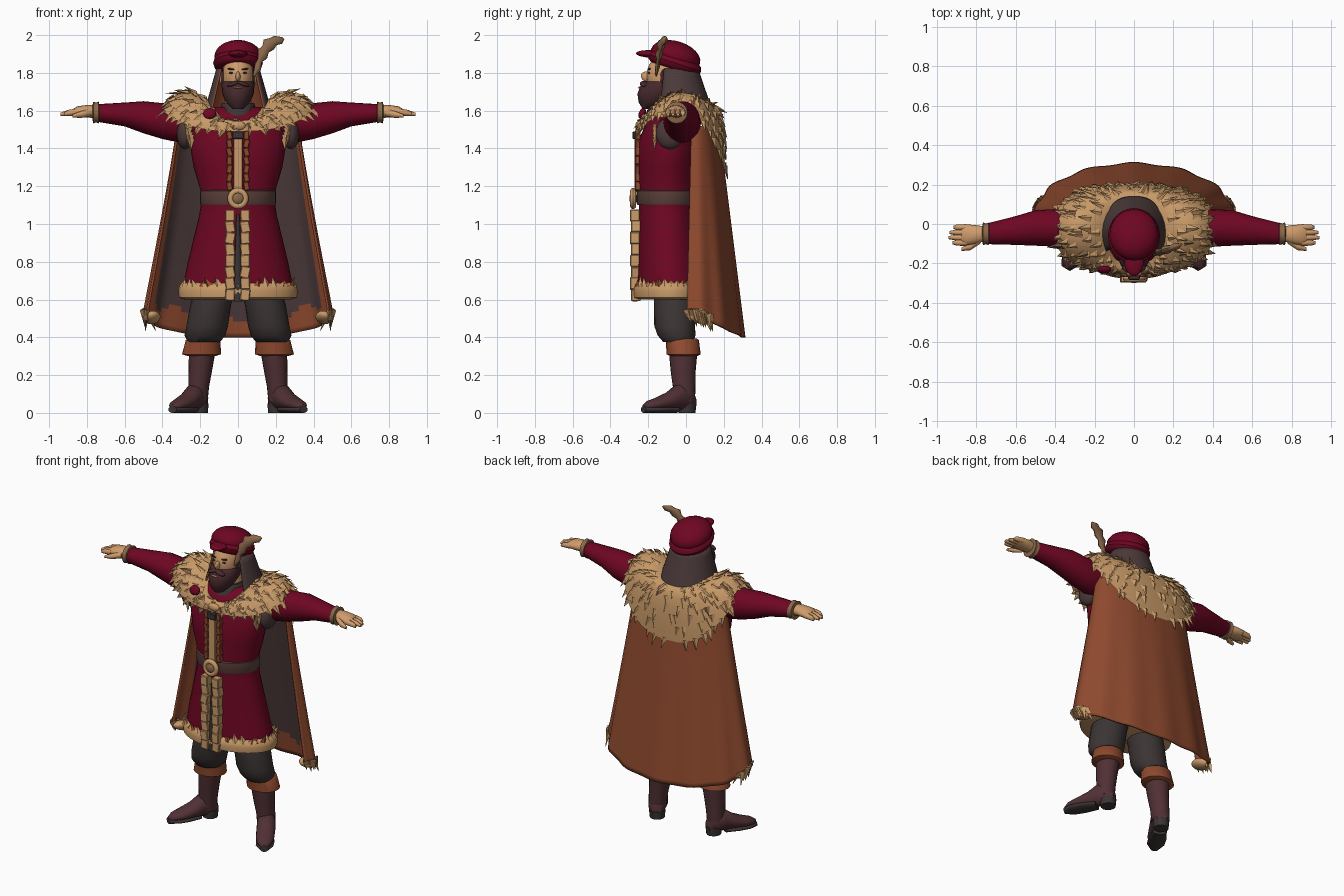
import bpy, bmesh, random
from math import sin, cos, pi, copysign
from mathutils import Vector, Matrix, Euler

random.seed(4)
old = bpy.data.objects.get("Cube")
if old:
    bpy.data.objects.remove(old, do_unlink=True)


def paint(name, r, g, b):
    lin = [((c / 255 + 0.055) / 1.055) ** 2.4 for c in (r, g, b)] + [1]
    m = bpy.data.materials.new(name)
    m.use_nodes = True
    m.diffuse_color = lin
    shader = m.node_tree.nodes["Principled BSDF"]
    shader.inputs["Base Color"].default_value = lin
    shader.inputs["Roughness"].default_value = 0.9
    return m


red = paint("crimson cloth", 110, 6, 34)
brown = paint("rust cloth", 142, 73, 46)
fur = paint("tan fur", 200, 154, 104)
skin = paint("skin", 208, 156, 108)
lining = paint("cape lining", 76, 58, 58)
charcoal = paint("charcoal cloth", 60, 52, 52)
leather = paint("boot leather", 80, 48, 52)
strap = paint("belt leather", 94, 66, 60)
hair = paint("dark hair", 70, 40, 44)
dun = paint("dun feather", 138, 104, 74)

X, Y, Z = Vector((1, 0, 0)), Vector((0, 1, 0)), Vector((0, 0, 1))


# ---- helpers ----
def finish(name, bm, mat, mirror=False, smooth=True, thick=0):
    me = bpy.data.meshes.new(name)
    bm.to_mesh(me)
    bm.free()
    for m in mat if isinstance(mat, list) else [mat]:
        me.materials.append(m)
    me.polygons.foreach_set("use_smooth", [smooth] * len(me.polygons))
    if smooth:
        me.set_sharp_from_angle(angle=0.9)
    ob = bpy.data.objects.new(name, me)
    bpy.context.scene.collection.objects.link(ob)
    if thick:
        shell = ob.modifiers.new("thickness", "SOLIDIFY")
        shell.thickness = thick
        shell.material_offset = len(me.materials) - 1 and 1
    if mirror:
        ob.modifiers.new("mirror", "MIRROR")
    return ob


def grid(name, f, nu, nv, mat, wrap=False, rule=None, **kw):
    """Surface f(u, v) with an optional material rule(u, v)."""
    bm = bmesh.new()
    cols = nu if wrap else nu + 1
    vs = [[bm.verts.new(f(i / nu, j / nv)) for j in range(nv + 1)] for i in range(cols)]
    for i in range(nu):
        a, b = vs[i], vs[(i + 1) % cols]
        for j in range(nv):
            face = bm.faces.new((a[j], b[j], b[j + 1], a[j + 1]))
            if rule:
                face.material_index = rule((i + 0.5) / nu, (j + 0.5) / nv)
    return finish(name, bm, mat, **kw)


def tube(name, rings, mat, axes=(X, Y), sides=20, **kw):
    """Loft of ellipses, each ring being x, y, z and two radii."""
    bm = bmesh.new()
    loops = []
    for x, y, z, ra, rb in rings:
        turn = [2 * pi * k / sides for k in range(sides)]
        loops.append([bm.verts.new(Vector((x, y, z)) + axes[0] * ra * cos(t) + axes[1] * rb * sin(t))
                      for t in turn])
    for a, b in zip(loops, loops[1:]):
        for k in range(sides):
            n = (k + 1) % sides
            bm.faces.new((a[k], a[n], b[n], b[k]))
    bm.faces.new(loops[0])
    bm.faces.new(loops[-1])
    bmesh.ops.recalc_face_normals(bm, faces=bm.faces)
    return finish(name, bm, mat, **kw)


def place(loc, size, rot=(0, 0, 0)):
    return Matrix.LocRotScale(Vector(loc), Euler(rot), Vector(size))


def blob(name, loc, size, mat, rot=(0, 0, 0), **kw):
    bm = bmesh.new()
    bmesh.ops.create_uvsphere(bm, u_segments=20, v_segments=12, radius=1, matrix=place(loc, size, rot))
    return finish(name, bm, mat, **kw)


def blocks(name, places, mat, **kw):
    bm = bmesh.new()
    for p in places:
        bmesh.ops.create_cube(bm, size=1, matrix=place(*p))
    bmesh.ops.bevel(bm, geom=bm.edges[:], offset=0.004, segments=1, affect="EDGES")
    return finish(name, bm, mat, smooth=False, **kw)


def torus(name, loc, major, minor, mat, rot=(0, 0, 0), stretch=1):
    turn = place(loc, (1, stretch, 1), rot)

    def ring(u, v):
        r = major + minor * cos(2 * pi * v)
        return turn @ Vector((r * cos(2 * pi * u), r * sin(2 * pi * u), minor * sin(2 * pi * v)))
    return grid(name, ring, 28, 10, mat, wrap=True)


def tufts(name, items, mats, **kw):
    """Pointed locks: root, direction, normal, length, half width."""
    bm = bmesh.new()
    for root, along, normal, length, width in items:
        along = along.normalized()
        side = along.cross(normal).normalized() * width
        lift = normal.normalized() * width * 0.6
        base = [bm.verts.new(root + d) for d in (side, lift, -side, -lift)]
        tip = bm.verts.new(root + along * length)
        tone = int(random.random() < 0.12)
        for k in range(4):
            bm.faces.new((base[k], base[(k + 1) % 4], tip)).material_index = tone
    bmesh.ops.recalc_face_normals(bm, faces=bm.faces)
    return finish(name, bm, mats, smooth=False, **kw)


def soft(value, power):
    return copysign(abs(value) ** power, value)


# ---- coat, belt and trims ----
tube("coat", [(0, -.07, 1.62, .12, .08), (0, -.07, 1.57, .22, .12), (0, -.09, 1.45, .26, .16),
              (0, -.1, 1.3, .235, .155), (0, -.1, 1.15, .19, .15), (0, -.1, 1.05, .205, .15),
              (0, -.09, .8, .265, .165), (0, -.08, .63, .3, .18)], red, sides=32)
tube("coat_hem", [(0, -.08, z, .3 + r, .185 + r) for z, r in
                  ((.69, -.01), (.68, .008), (.645, .016), (.61, .012), (.6, -.02))], fur, sides=32)
ring = [2 * pi * k / 36 for k in range(36)]
tufts("hem_locks", [(Vector((.3 * cos(a), -.08 + .187 * sin(a), .67)), Z + X * random.uniform(-.6, .6),
                     Vector((cos(a), sin(a), 0)), random.uniform(.03, .07), .025) for a in ring], [fur, brown])
tube("belt", [(0, -.1, z, .19 + r, .15 + r) for z, r in
              ((1.18, .002), (1.175, .012), (1.11, .012), (1.1, .006))], strap, sides=32)
torus("buckle_ring", (0, -.28, 1.135), .04, .016, fur, rot=(pi / 2, 0, 0))
blob("buckle_boss", (0, -.28, 1.135), (.034, .02, .034), dun)
blocks("skirt_trim", [((x, -.265 - .006 * (k % 2), .625 + .06 * k), (.05, .05, .062),
                       (0, random.uniform(-.2, .2), 0)) for x in (-.042, .038) for k in range(8)], fur)
tube("skirt_slit", [(0, -.27, .59, .024, .012), (0, -.262, 1.05, .008, .008)], charcoal, sides=8)
blocks("chest_trim", [((x, -.255, 1.2 + .045 * k), (.03, .03, .046), (0, random.uniform(-.3, .3), 0))
                      for x in (-.045, .045) for k in range(7)], brown)
blocks("chest_placket", [((0, -.258, 1.32), (.05, .03, .3))], fur)
blocks("chest_clasp", [((0, -.268, 1.47), (.06, .03, .04))], charcoal)
blob("collar_clasp", (0, -.25, 1.52), (.04, .018, .025), fur)
blob("rosette", (-.15, -.232, 1.585), (.035, .018, .03), red, rot=(-.4, 0, 0))
blob("armhole_lining", (.28, -.085, 1.48), (.045, .075, .085), lining, mirror=True)
tufts("armhole_locks", [(Vector((.265 - .004 * k, -.165, 1.53 - .02 * k)), Vector((.2 * (k % 3 - 1), 0, -1)),
                         Vector((.4, -1, 0)), .06, .022) for k in range(5)], [fur, dun], mirror=True)

# ---- arms and hands ----
tube("sleeve", [(.18, -.04, 1.53, .1, .09), (.3, -.02, 1.54, .1, .11), (.4, -.02, 1.545, .095, .095),
                (.5, -.02, 1.565, .09, .085), (.6, -.033, 1.58, .073, .063),
                (.75, -.05, 1.588, .052, .046)], red, axes=(Y, Z), mirror=True)
tube("wrist_cuff", [(x, -.05, 1.59, r, r) for x, r in
                    ((.735, .045), (.738, .058), (.752, .052), (.766, .058), (.77, .04))],
     dun, axes=(Y, Z), mirror=True)
tube("palm", [(.76, -.05, 1.595, .038, .034), (.8, -.053, 1.597, .047, .033),
              (.85, -.055, 1.595, .053, .028), (.875, -.055, 1.59, .046, .018)],
     skin, axes=(Y, Z), mirror=True)
for k, tip in enumerate((.915, .935, .94, .92)):
    y = -.017 - .026 * k
    tube(f"finger_{k + 1}", [(.85, y, 1.593, .016, .019), (.9, y, 1.588, .015, .016),
                             (tip, y, 1.58, .008, .009)], skin, axes=(Y, Z), sides=8, mirror=True)
tube("thumb", [(.78, -.08, 1.59, .02, .022), (.83, -.115, 1.58, .018, .018), (.875, -.128, 1.572, .009, .009)],
     skin, axes=(Y, Z), sides=8, mirror=True)

# ---- legs and boots ----
tube("breeches", [(.11, -.06, .7, .11, .11), (.145, -.06, .57, .108, .11), (.163, -.06, .46, .11, .108),
                  (.175, -.05, .41, .108, .1), (.18, -.04, .375, .085, .08)], charcoal, mirror=True)
tube("boot_turnover", [(.185, -.02, .395, .075, .075), (.185, -.02, .385, .092, .088),
                       (.193, -.012, .31, .103, .09), (.193, -.012, .3, .07, .07)], brown, mirror=True)
tube("boot_shaft", [(.19, -.015, .32, .07, .075), (.2, -.015, .22, .062, .066),
                    (.208, -.01, .14, .055, .06), (.213, -.01, .06, .052, .058)], leather, mirror=True)
toe = Vector((.52, -.85, 0)).normalized()
across = toe.cross(Z)
heel = Vector((.2, .015, 0))
tube("boot_foot", [(*(heel + toe * s + Z * (h / 2 + .015)), w, h / 2) for s, w, h in
                   ((-.03, .03, .08), (0, .05, .13), (.07, .056, .14), (.13, .056, .095),
                    (.2, .054, .065), (.25, .04, .05), (.28, .015, .03))],
     leather, axes=(across, Z), mirror=True)
tube("boot_sole", [(*(heel + toe * s + Z * .018), w, .018) for s, w in
                   ((.08, .04), (.16, .055), (.23, .053), (.282, .025))], charcoal, axes=(across, Z), mirror=True)
tube("boot_heel", [(.205, .005, 0, .045, .045), (.205, .005, .05, .05, .05)], charcoal, sides=12, mirror=True)


# ---- cape with lining ----
def cape_point(u, v):
    a = (2 * u - 1) * 1.75
    fold = 1 - .018 * v * (1 + cos(13 * a + pi))
    return Vector(((.325 + .187 * v ** 1.1) * sin(a) * fold, .05 + (.125 + .14 * v) * cos(a) * fold,
                   1.52 - v * (1 + .12 * max(cos(a), 0))))


def cape_tone(u, v):
    edge = .9 + .02 * sin(40 * u)
    return 2 if v > edge or abs(2 * u - 1) > .7 else 0


grid("cape", cape_point, 60, 40, [brown, lining, brown], rule=cape_tone, thick=.012)
drops = []
for k in range(10):
    root = cape_point(.995 - .014 * k, .97)
    drops.append((root, Vector((random.uniform(-.5, .1), .25, -1)), X, random.uniform(.06, .1), .026))
tufts("cape_corner_locks", drops, [fur, dun], mirror=True)
blob("cape_corner_fur", (.455, .07, .505), (.045, .07, .03), fur, rot=(-.3, .25, 0), mirror=True)
grid("standing_collar", lambda u, v: Vector(((.175 - .07 * v) * sin(4.4 * u - 2.2),
     -.035 - .015 * v + (.175 - .07 * v) * cos(4.4 * u - 2.2), 1.57 + .25 * v)), 28, 6, [brown, lining], thick=.01)


# ---- fur mantle ----
def mantle_point(u, v):
    a = 2 * pi * u - pi
    s, c = sin(a), cos(a)
    back = c > 0
    fall = abs(c) ** 1.6

    def corner(x, side_z, y, z):
        return Vector((x * soft(s, .78), -.02 + y * soft(c, .78), side_z * (1 - fall) + z * fall))
    inner = corner(.14, 1.65, *((.16, 1.62) if back else (.18, 1.54)))
    crest = corner(.31, 1.76, *((.225, 1.62) if back else (.23, 1.57)))
    rim = corner(.405, 1.61, *((.225, 1.29) if back else (.235, 1.49)))
    return inner * (1 - v) ** 2 + crest * 2 * v * (1 - v) + rim * v * v


grid("fur_mantle", mantle_point, 48, 10, fur, wrap=True)
locks = []
for row in range(1, 8):
    count = 16 + 3 * row
    for k in range(count):
        u, v = (k + random.random()) / count, row / 7 - .03
        p = mantle_point(u, v)
        down = mantle_point(u, v + .01) - p
        normal = (mantle_point(u + .01, v) - p).cross(down).normalized()
        way = down.normalized() + normal * random.uniform(.05, .25)
        way += Vector((random.uniform(-.3, .3), 0, 0))
        size = .6 if cos(2 * pi * u - pi) < -.5 else 1
        locks.append((p, way, normal, random.uniform(.05, .085) * size, random.uniform(.016, .026)))
tufts("mantle_locks", locks, [fur, dun])

# ---- head ----
tube("neck", [(0, -.07, 1.53, .08, .08), (0, -.07, 1.72, .065, .07)], skin)
tube("undershirt", [(0, -.08, 1.5, .13, .13), (0, -.08, 1.6, .1, .1), (0, -.075, 1.64, .085, .085)], charcoal)
blob("head", (0, -.09, 1.78), (.085, .12, .13), skin)
blob("hair_back", (0, -.04, 1.78), (.087, .085, .1), hair)
blob("nose", (0, -.208, 1.78), (.013, .032, .026), skin, rot=(-.4, 0, 0))
blob("ear", (.088, -.08, 1.775), (.012, .022, .032), skin, mirror=True)
blob("sideburn", (.078, -.118, 1.775), (.01, .018, .045), hair, mirror=True)
blob("eye", (.034, -.196, 1.8), (.014, .006, .005), charcoal, mirror=True)
blocks("eyebrow", [((.036, -.194, 1.82), (.04, .014, .009), (0, -.15, 0))], hair, mirror=True)
tube("beard", [(0, -.115, 1.755, .082, .09), (0, -.125, 1.74, .087, .112), (0, -.14, 1.69, .084, .117),
               (0, -.165, 1.645, .065, .086), (0, -.195, 1.61, .03, .035)], hair)
blob("moustache", (.025, -.222, 1.742), (.036, .022, .012), hair, rot=(0, .3, 0), mirror=True)
blob("lips", (0, -.245, 1.722), (.024, .008, .005), skin)

# ---- beret and feather ----
torus("beret_roll", (0, -.06, 1.853), .096, .036, red, rot=(-.32, 0, 0), stretch=1.12)
blob("beret_crown", (0, -.055, 1.888), (.125, .135, .08), red, rot=(-.3, 0, 0))
blob("beret_peak", (0, -.185, 1.9), (.05, .08, .02), red, rot=(-.05, 0, 0))
spine = [(.085, 1.785, .007), (.105, 1.83, .022), (.115, 1.865, .014), (.13, 1.9, .034),
         (.146, 1.925, .024), (.163, 1.95, .038), (.187, 1.966, .026), (.212, 1.975, .03), (.24, 1.984, .008)]
tube("feather", [(x, -.16 + .35 * (x - .08), z, w, w * .6) for x, z, w in spine], dun,
     axes=(Vector((-.7, 0, .7)), Y), sides=8)
